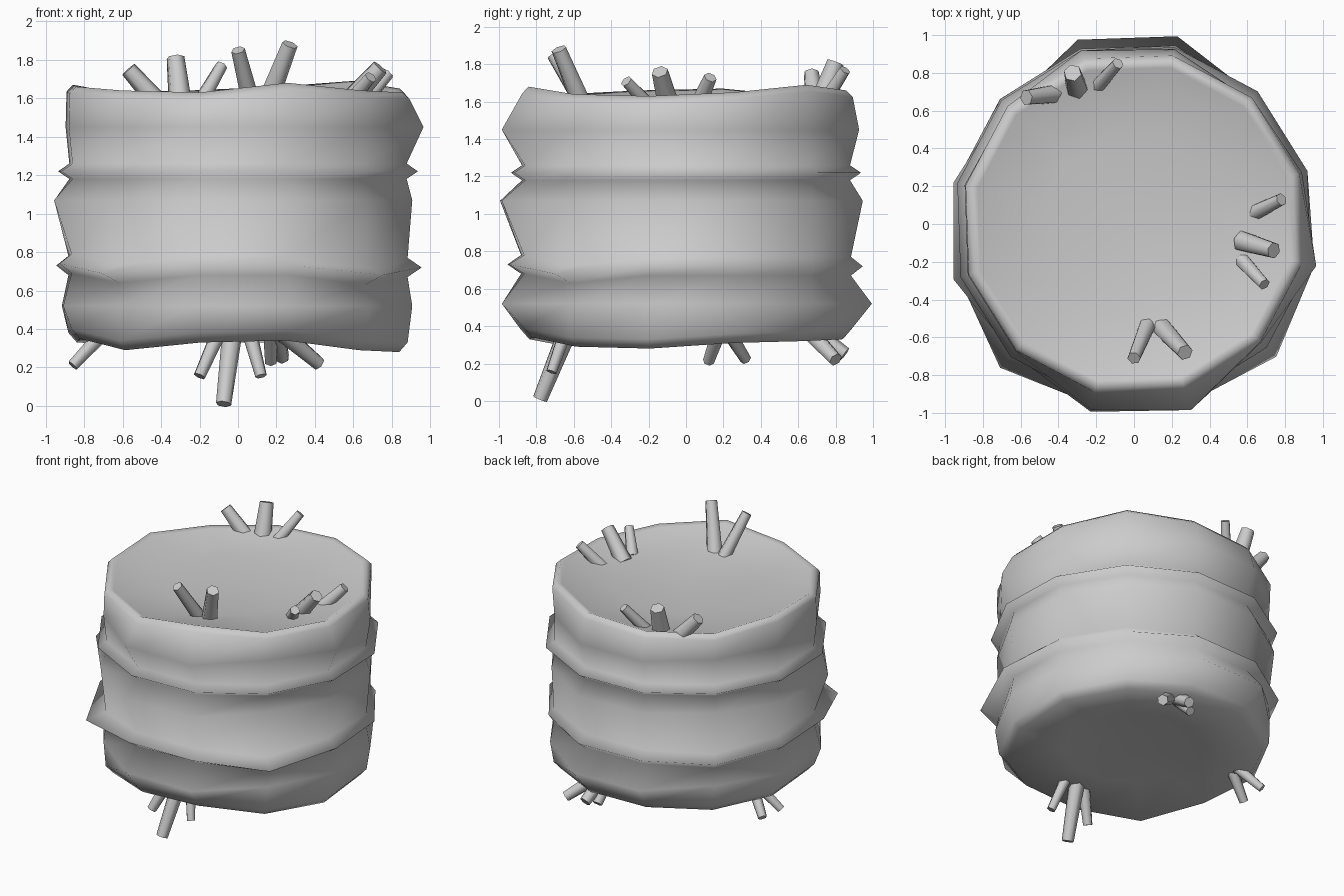
import bpy, bmesh, math
from mathutils import Vector

if "Cube" in bpy.data.objects:
    bpy.data.objects.remove(bpy.data.objects["Cube"])

N = 12
ANG = [math.radians(-13 + 30 * k) for k in range(N)]

# per-side wobble of the rims, ridges and the three bulges
rim_top = [1.63, 1.65, 1.69, 1.66, 1.64, 1.63, 1.67, 1.66, 1.64, 1.63, 1.68, 1.64]
rim_low = [.28, .31, .32, .33, .33, .32, .33, .35, .29, .33, .34, .29]
bulge_top = [.99, .93, .90, .95, .96, .91, .92, .92, .92, 1.01, 1.03, .92]
bulge_mid = [.93, .93, .92, .97, .96, .94, .98, 1.0, .94, 1.02, 1.03, .92]
bulge_low = [.93, .93, .93, 1.02, 1.02, .91, .94, .95, .92, 1.01, 1.03, .93]
ridge_low = [.98, .96, .94, .97, .97, .97, .97, .97, 1.04, .98, .99, 1.03]
ridge_z = [.72, .72, .72, .72, .72, .70, .73, .74, .69, .73, .73, .68]


def flat(v):
    return [v] * N


def shift(vals, d):
    return [v + d for v in vals]


# (radius per side, height per side) from bottom to top
rings = [
    (flat(.48), flat(.36)),
    (flat(.86), rim_low),
    (flat(.905), shift(rim_low, .05)),
    (bulge_low, flat(.52)),
    (flat(.905), shift(ridge_z, -.05)),
    (ridge_low, ridge_z),
    (flat(.905), shift(ridge_z, .05)),
    (bulge_mid, flat(1.07)),
    (flat(.90), flat(1.18)),
    (flat(.96), flat(1.22)),
    (flat(.90), flat(1.26)),
    (bulge_top, flat(1.45)),
    (flat(.915), shift(rim_top, -.035)),
    (flat(.88), rim_top),
    (flat(.85), shift(rim_top, -.012)),
    (flat(.48), flat(1.585)),
]


def finish(bm, name):
    bmesh.ops.recalc_face_normals(bm, faces=bm.faces)
    me = bpy.data.meshes.new(name)
    bm.to_mesh(me)
    bm.free()
    ob = bpy.data.objects.new(name, me)
    bpy.context.collection.objects.link(ob)
    return ob


# bulging twelve-sided body with dished ends
bm = bmesh.new()
loops = [[bm.verts.new((r * math.cos(a), r * math.sin(a), z))
          for r, z, a in zip(rs, zs, ANG)] for rs, zs in rings]
for lo, hi in zip(loops, loops[1:]):
    for k in range(N):
        j = (k + 1) % N
        bm.faces.new((lo[k], lo[j], hi[j], hi[k]))
for loop, z in ((loops[0], .37), (loops[-1], 1.57)):
    c = bm.verts.new((0, 0, z))
    for k in range(N):
        bm.faces.new((loop[k], loop[(k + 1) % N], c))
for f in bm.faces:
    f.smooth = True
finish(bm, "body")


# tapered six-sided stick from base to tip
def stick(name, base, tip, r):
    base, tip = Vector(base), Vector(tip)
    d = tip - base
    bm = bmesh.new()
    bmesh.ops.create_cone(bm, cap_ends=True, segments=6, radius1=r * 1.25,
                          radius2=r * .95, depth=d.length)
    ob = finish(bm, name)
    ob.location = (base + tip) / 2
    ob.rotation_euler = d.to_track_quat('Z', 'Y').to_euler()
    bpy.ops.object.select_all(action='DESELECT')
    ob.select_set(True)
    bpy.context.view_layer.objects.active = ob
    bpy.ops.object.shade_smooth_by_angle(angle=math.radians(65))


# three clusters of sticks on top
top = [
    ((-.41, .69, 1.57), (-.57, .67, 1.75), .045),
    ((-.30, .71, 1.57), (-.325, .80, 1.81), .05),
    ((-.20, .72, 1.57), (-.085, .85, 1.77), .034),
    ((.64, .06, 1.57), (.78, .13, 1.73), .037),
    ((.57, -.09, 1.57), (.74, -.14, 1.76), .047),
    ((.57, -.19, 1.57), (.69, -.32, 1.71), .035),
    ((.07, -.54, 1.57), (.0, -.71, 1.85), .038),
    ((.15, -.55, 1.57), (.27, -.68, 1.88), .045),
]
# three clusters of sticks underneath
low = [
    ((-.10, -.64, .38), (-.20, -.72, .155), .035),
    ((-.03, -.63, .38), (-.075, -.78, .01), .043),
    ((.06, -.64, .38), (.12, -.72, .155), .032),
    ((-.70, .18, .38), (-.86, .12, .21), .032),
    ((-.70, .22, .38), (-.85, .32, .22), .032),
    ((.17, .65, .38), (.17, .79, .23), .035),
    ((.20, .67, .38), (.23, .85, .25), .04),
    ((.23, .65, .38), (.42, .80, .22), .04),
]
for label, group in (("top_stick", top), ("bottom_stick", low)):
    for i, (b, t, r) in enumerate(group):
        stick(f"{label}_{i + 1}", b, t, r)
